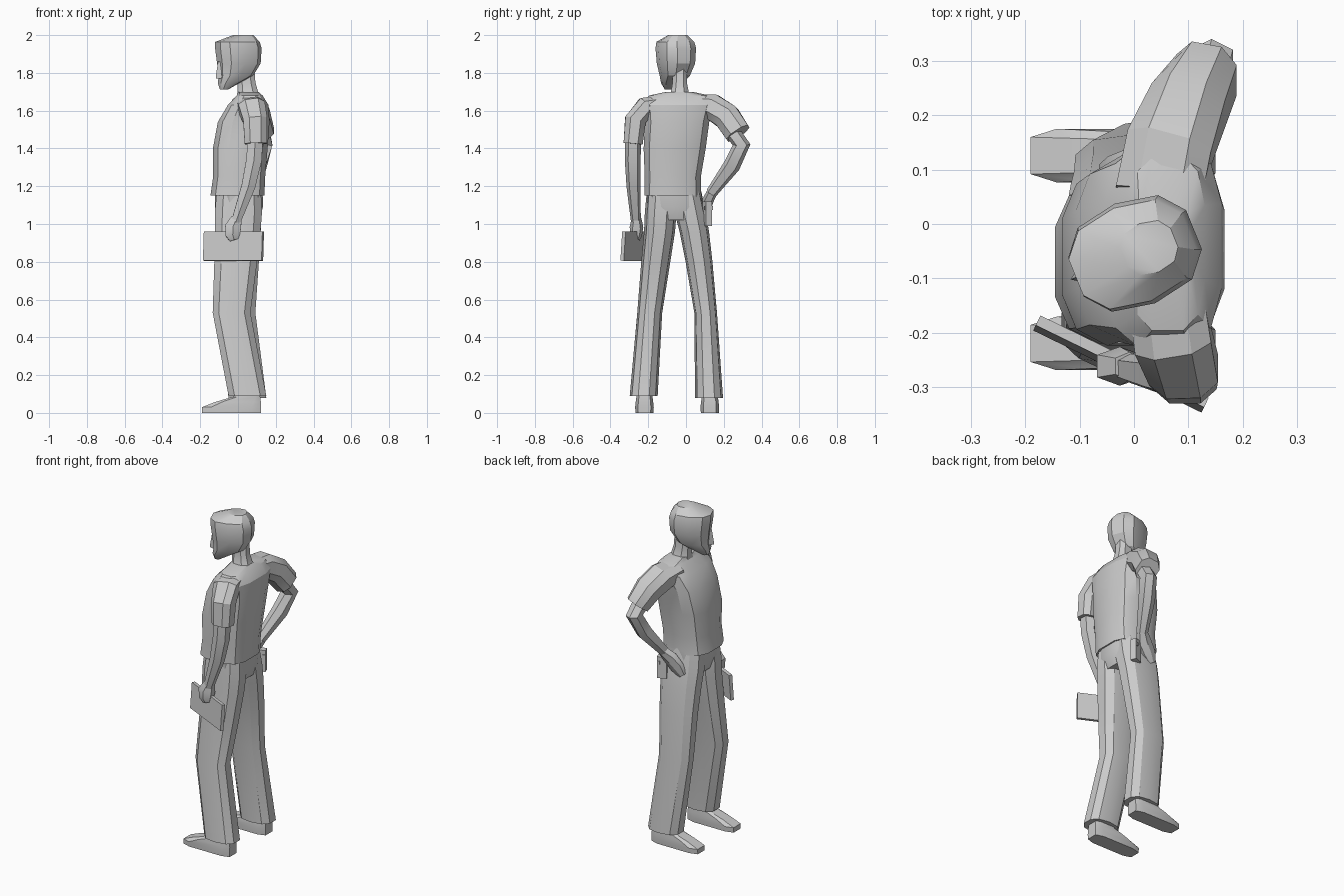
import bpy, bmesh, math
from mathutils import Vector, Matrix

grey = bpy.data.materials.new("plain_grey")
grey.diffuse_color = (0.6, 0.6, 0.6, 1)


def finish(name, bm, angle=28):
    bmesh.ops.recalc_face_normals(bm, faces=bm.faces)
    me = bpy.data.meshes.new(name)
    bm.to_mesh(me)
    bm.free()
    me.materials.append(grey)
    ob = bpy.data.objects.new(name, me)
    bpy.context.collection.objects.link(ob)
    bpy.ops.object.select_all(action='DESELECT')
    ob.select_set(True)
    bpy.context.view_layer.objects.active = ob
    bpy.ops.object.shade_smooth_by_angle(angle=math.radians(angle))
    return ob


def loft(name, rings, n=8, p=0.8, hint=None, matrix=None, phase=0.5):
    """Skin rings (x, y, z, rx, ry); a hint axis makes rings follow the path."""
    bm = bmesh.new()
    pts = [Vector(r[:3]) for r in rings]
    loops = []
    for i, r in enumerate(rings):
        a, b = Vector((1, 0, 0)), Vector((0, 1, 0))
        if hint:
            t = (pts[min(i + 1, len(pts) - 1)] - pts[max(i - 1, 0)]).normalized()
            b = t.cross(Vector(hint)).normalized()
            a = b.cross(t)
        loop = []
        for k in range(n):
            ang = 2 * math.pi * (k + phase) / n
            c, s = math.cos(ang), math.sin(ang)
            c = math.copysign(abs(c) ** p, c)
            s = math.copysign(abs(s) ** p, s)
            loop.append(bm.verts.new(pts[i] + a * c * r[3] + b * s * r[4]))
        loops.append(loop)
    for lo, hi in zip(loops, loops[1:]):
        for k in range(n):
            j = (k + 1) % n
            bm.faces.new((lo[k], lo[j], hi[j], hi[k]))
    bm.faces.new(loops[0][::-1])
    bm.faces.new(loops[-1])
    if matrix:
        bm.transform(matrix)
    return finish(name, bm)


def box(name, size, matrix):
    bm = bmesh.new()
    bmesh.ops.create_cube(bm, size=1)
    bm.transform(matrix @ Matrix.Diagonal((*size, 1)))
    return finish(name, bm)


# Head, turned towards the left shoulder; local -x is the face
turn = Matrix.Translation((0, -0.055, 0)) @ Matrix.Rotation(math.radians(22), 4, 'Z')
loft("head", [
    (-0.080, 0, 1.712, 0.020, 0.028), (-0.055, 0, 1.745, 0.054, 0.055),
    (-0.012, 0, 1.785, 0.090, 0.074), (0.005, 0, 1.85, 0.114, 0.094),
    (0.002, 0, 1.93, 0.122, 0.099), (-0.003, 0, 1.964, 0.117, 0.092),
    (0.030, 0, 2.0, 0.052, 0.048)], n=10, matrix=turn)
loft("nose", [(-0.100, 0, 1.770, 0.026, 0.018), (-0.100, 0, 1.785, 0.026, 0.018),
              (-0.102, 0, 1.86, 0.012, 0.010)], n=4, p=1, matrix=turn, phase=0)
loft("neck", [(0.062, -0.035, 1.62, 0.085, 0.085), (0.052, -0.033, 1.70, 0.058, 0.050),
              (0.045, -0.033, 1.75, 0.050, 0.040), (0.04, -0.033, 1.82, 0.050, 0.040)], n=8)

# Shirt and sleeves
loft("shirt", [
    (-0.003, -0.07, 1.15, 0.146, 0.154), (0.006, -0.07, 1.25, 0.141, 0.152),
    (0.012, -0.06, 1.40, 0.148, 0.168), (0.030, -0.047, 1.54, 0.140, 0.174),
    (0.054, -0.04, 1.63, 0.110, 0.190), (0.062, -0.035, 1.68, 0.070, 0.165),
    (0.054, -0.035, 1.70, 0.055, 0.070)], n=12, p=0.65)
loft("left_sleeve", [
    (0.060, -0.14, 1.640, 0.074, 0.042), (0.072, -0.215, 1.620, 0.076, 0.056),
    (0.091, -0.268, 1.55, 0.068, 0.060), (0.094, -0.280, 1.425, 0.062, 0.054)],
    hint=(1, 0, 0))
loft("right_sleeve", [
    (0.045, 0.05, 1.642, 0.085, 0.046), (0.065, 0.14, 1.620, 0.085, 0.072),
    (0.100, 0.218, 1.566, 0.076, 0.075), (0.134, 0.275, 1.480, 0.062, 0.072)],
    hint=(1, 0, 0))

# Bare arms and hands
loft("left_arm", [
    (0.092, -0.28, 1.46, 0.046, 0.042), (0.085, -0.282, 1.34, 0.046, 0.042),
    (0.055, -0.278, 1.20, 0.041, 0.037), (-0.012, -0.265, 1.01, 0.027, 0.026)],
    n=6, hint=(1, 0, 0))
loft("left_hand", [
    (-0.008, -0.262, 1.03, 0.032, 0.026), (-0.026, -0.262, 0.985, 0.048, 0.036),
    (-0.028, -0.265, 0.94, 0.042, 0.032), (-0.020, -0.266, 0.915, 0.026, 0.022)],
    n=6, hint=(1, 0, 0))
loft("right_arm", [
    (0.125, 0.235, 1.50, 0.045, 0.042), (0.143, 0.294, 1.42, 0.044, 0.047),
    (0.112, 0.243, 1.31, 0.043, 0.045), (0.055, 0.135, 1.165, 0.030, 0.030)],
    n=6, hint=(1, 0, 0))
loft("right_hand", [
    (0.060, 0.140, 1.17, 0.030, 0.028), (0.025, 0.116, 1.125, 0.046, 0.030),
    (-0.015, 0.106, 1.075, 0.046, 0.025), (-0.045, 0.098, 1.03, 0.026, 0.016)],
    n=6, hint=(1, 0, 0))

# Trousers: hips and two legs bent at the knee
loft("hips", [(0.005, -0.045, 1.02, 0.110, 0.120), (0.005, -0.058, 1.09, 0.130, 0.150),
              (0.005, -0.068, 1.22, 0.128, 0.146)], n=12, p=0.7)
legs = {"left": [(0.005, -0.125, 1.20, 0.120, 0.080), (0.002, -0.134, 1.06, 0.130, 0.084),
                 (-0.002, -0.140, 0.96, 0.126, 0.082),
                 (-0.012, -0.160, 0.80, 0.118, 0.077), (-0.034, -0.192, 0.53, 0.104, 0.066),
                 (0.050, -0.224, 0.09, 0.104, 0.074)],
        "right": [(0.005, -0.005, 1.20, 0.120, 0.080), (0.003, 0.022, 1.06, 0.128, 0.083),
                  (0.002, 0.044, 0.96, 0.123, 0.078),
                  (0.000, 0.069, 0.80, 0.115, 0.071), (-0.008, 0.104, 0.53, 0.104, 0.060),
                  (0.050, 0.122, 0.08, 0.104, 0.074)]}
for side, rings in legs.items():
    loft(side + "_trouser_leg", rings, n=10, p=0.8)

# Shoes
for side, y in (("left", -0.220), ("right", 0.126)):
    loft(side + "_shoe", [
        (-0.035, y, 0.0, 0.161, 0.049), (-0.035, y, 0.03, 0.161, 0.051),
        (0.000, y, 0.058, 0.125, 0.048), (0.045, y, 0.085, 0.075, 0.044),
        (0.050, y, 0.13, 0.065, 0.042)], n=8, p=0.42)

# Folder held flat against the left leg, and a pouch on the right hip
box("folder", (0.345, 0.020, 0.155),
    Matrix.Translation((-0.024, -0.258, 0.883)) @ Matrix.Rotation(math.radians(-26), 4, 'Z')
    @ Matrix.Rotation(math.radians(-4), 4, 'X'))
hip = Matrix.Translation((0.080, 0.112, 1.055)) @ Matrix.Rotation(math.radians(20), 4, 'Z')
box("belt_pouch", (0.055, 0.035, 0.13), hip)
box("pouch_clip", (0.015, 0.045, 0.02), hip @ Matrix.Translation((0.018, 0, 0.03)))
